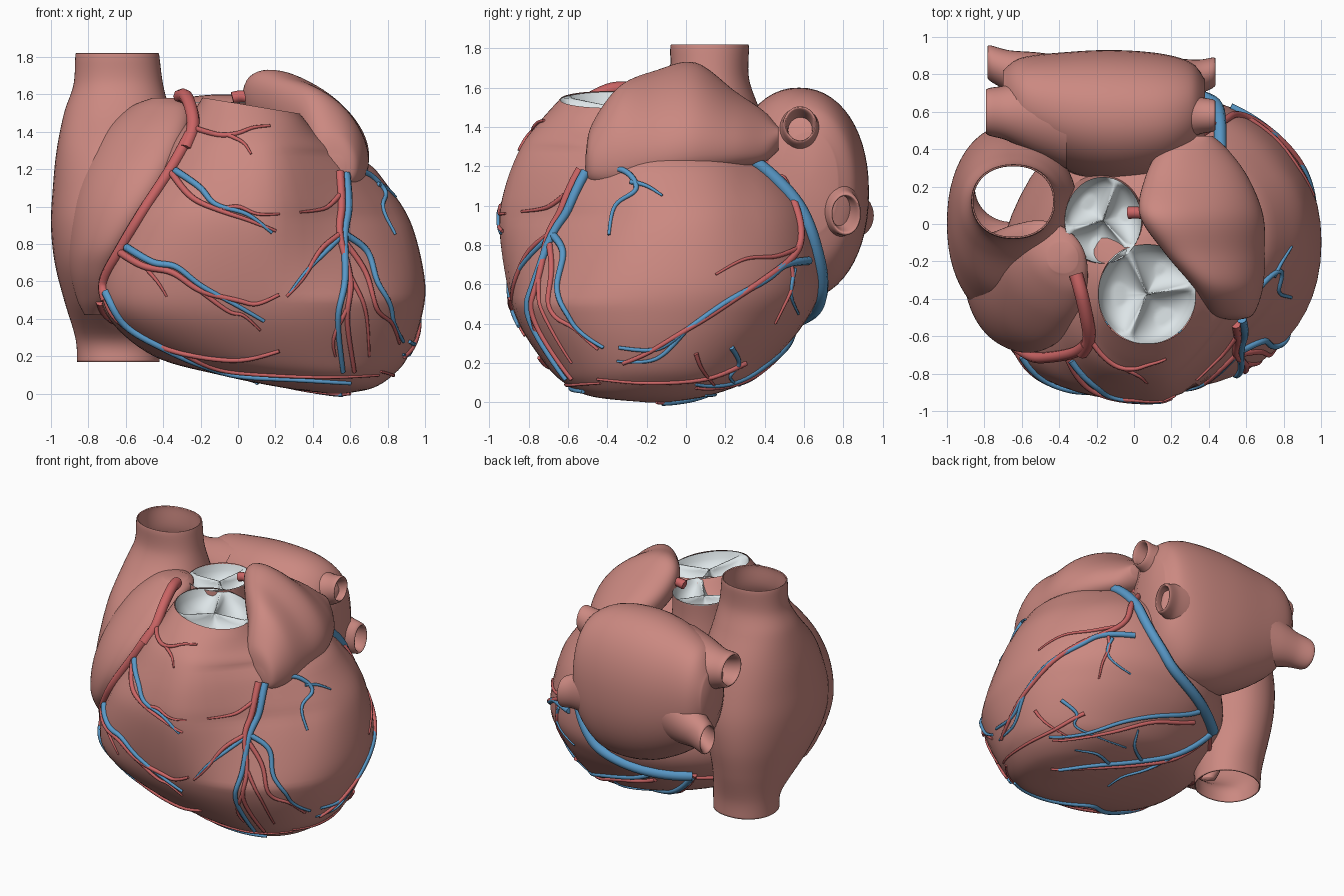
import bpy, bmesh, math
from mathutils import Vector
from mathutils.bvhtree import BVHTree

if "Cube" in bpy.data.objects:
    bpy.data.objects.remove(bpy.data.objects["Cube"])


def material(name, rgb):
    m = bpy.data.materials.new(name)
    m.diffuse_color = (*rgb, 1)
    m.use_nodes = True
    m.node_tree.nodes["Principled BSDF"].inputs["Base Color"].default_value = m.diffuse_color
    return m


MUSCLE = material("muscle", (0.60, 0.25, 0.22))
RED = material("artery_red", (0.60, 0.13, 0.13))
BLUE = material("vein_blue", (0.10, 0.32, 0.58))
PALE = material("valve_pale", (0.72, 0.78, 0.80))


def clamp(v):
    return min(max(v, 0), 1)


def spline(keys, steps):
    """Catmull-Rom through tuples of numbers"""
    out = []
    for i in range(len(keys) - 1):
        k = [keys[max(i - 1, 0)], keys[i], keys[i + 1], keys[min(i + 2, len(keys) - 1)]]
        for s in range(steps):
            t = s / steps
            out.append(tuple(0.5 * (2 * b + (c - a) * t + (2 * a - 5 * b + 4 * c - d) * t * t
                                    + (3 * b - a - 3 * c + d) * t ** 3) for a, b, c, d in zip(*k)))
    return out + [tuple(keys[-1])]


def add_mesh(name, verts, faces, mat):
    me = bpy.data.meshes.new(name)
    me.from_pydata(verts, [], faces)
    bm = bmesh.new()
    bm.from_mesh(me)
    bmesh.ops.recalc_face_normals(bm, faces=bm.faces)
    bm.to_mesh(me)
    bm.free()
    me.shade_smooth()
    me.materials.append(mat)
    ob = bpy.data.objects.new(name, me)
    bpy.context.collection.objects.link(ob)
    return ob


def loft(name, axis, secs, caps=(True, True), skew=lambda c: c, warp=None, n=2.15, seg=56):
    """Sections: position, a min, a max, b min, b max, skew"""
    rings = spline([s if len(s) == 6 else (*s, 0) for s in secs], 7)
    verts, faces = [], []

    def put(a, b, t):
        v = {"z": (a, b, t), "x": (t, a, b), "y": (a, t, b)}[axis]
        verts.append(warp(*v) if warp else v)

    for t, a0, a1, b0, b1, k in rings:
        for j in range(seg):
            w = 2 * math.pi * j / seg
            c, s = [math.copysign(abs(q) ** (2 / n), q) for q in (math.cos(w), math.sin(w))]
            put((a0 + a1) / 2 + (a1 - a0) / 2 * c, (b0 + b1) / 2 + (b1 - b0) / 2 * s + k * skew(c), t)
    for i in range(len(rings) - 1):
        for j in range(seg):
            p, q = i * seg + j, i * seg + (j + 1) % seg
            faces.append((p, q, q + seg, p + seg))
    for use, i in zip(caps, (0, len(rings) - 1)):
        if use:
            t, a0, a1, b0, b1, k = rings[i]
            put((a0 + a1) / 2, (b0 + b1) / 2, t)
            faces += [(i * seg + j, i * seg + (j + 1) % seg, len(verts) - 1) for j in range(seg)]
    return add_mesh(name, verts, faces, MUSCLE)


# Ventricles: flattened at the upper left front, narrowing to the tilted pulmonary outlet
def shape(x, y, z):
    front = clamp((0.3 - y) / 0.9) * clamp((z - 0.5) / 0.45) * clamp((1.5 - z) / 0.2)
    if x > 0.12:
        y += 0.25 * front * (1 - math.exp(-((x - 0.12) / 0.3) ** 2))
    return (x, y, z - clamp((z - 1.2) / 0.35) * 0.17 * (x - 0.07))


ventricles = loft("ventricles", "z", [
    (0.0, .49, .57, -.2, -.1), (0.03, .25, .72, -.48, .1), (0.1, -.1, .83, -.62, .3, -.04),
    (0.2, -.45, .91, -.72, .43, -.1), (0.4, -.69, .98, -.85, .6, -.22), (0.6, -.73, 1.0, -.91, .69, -.25),
    (0.9, -.62, .93, -.95, .66, -.22), (1.1, -.51, .81, -.92, .55, -.15), (1.3, -.38, .64, -.84, .33, -.08),
    (1.42, -.27, .44, -.75, .02), (1.54, -.19, .33, -.64, -.11)],
    caps=(True, False), skew=lambda c: c * c if c < 0 else 0, warp=shape)

# Aortic root
loft("aortic_root", "z", [(1.1, -.42, .1, -.26, .28), (1.4, -.38, .05, -.22, .25), (1.56, -.37, .04, -.21, .25)],
     caps=(False, False), n=2)

# Right atrium with both caval tubes, open at the ends
right_atrium = loft("right_atrium_and_venae_cavae", "z", [
    (0.17, -.86, -.42, 0, .42), (0.3, -.87, -.42, -.03, .43), (0.5, -.93, -.4, -.3, .48),
    (0.7, -.98, -.35, -.48, .52), (0.9, -1, -.3, -.52, .53), (1.1, -.99, -.3, -.46, .5),
    (1.3, -.97, -.3, -.36, .45), (1.5, -.93, -.36, -.18, .37), (1.65, -.88, -.40, -.09, .32),
    (1.8, -.87, -.42, -.08, .32), (1.82, -.865, -.425, -.075, .315)], caps=(False, False))
right_atrium.modifiers.new("wall", "SOLIDIFY").thickness = 0.008

# Right auricle, a flap leaning against the atrium
right_auricle = loft("right_auricle", "z", [
    (0.42, -.82, -.72, -.3, -.1), (0.5, -.86, -.68, -.41, -.08, -.04), (0.65, -.90, -.64, -.54, -.08, -.07),
    (0.8, -.91, -.56, -.63, -.08, -.1), (1.0, -.89, -.43, -.66, -.08, -.12), (1.2, -.83, -.33, -.61, -.06, -.12),
    (1.4, -.72, -.26, -.48, -.02, -.1), (1.53, -.58, -.25, -.35, 0, -.06), (1.58, -.46, -.3, -.26, -.1)])

# Left atrium
loft("left_atrium", "x", [
    (-.70, .56, .82, 1.0, 1.36), (-.6, .43, .89, .8, 1.5), (-.35, .28, .92, .62, 1.57),
    (-.1, .22, .93, .53, 1.6), (.15, .25, .91, .54, 1.58), (.31, .35, .86, .68, 1.5),
    (.38, .48, .77, .86, 1.37)])

# Left auricle, drooping to its outer side
loft("left_auricle", "y", [
    (-.51, .49, .57, 1.17, 1.26), (-.48, .41, .64, 1.13, 1.4, -.05), (-.34, .32, .69, 1.14, 1.57, -.12),
    (-.15, .16, .70, 1.2, 1.63, -.16), (.05, .03, .69, 1.22, 1.67, -.16), (.25, .06, .61, 1.22, 1.55, -.1),
    (.4, .14, .5, 1.24, 1.46, -.06), (.47, .25, .42, 1.28, 1.4)])


# Pulmonary veins, four flared stubs growing out of the left atrium
def stub(name, x0, x1, y0, y1, z0, z1, ry, rz):
    secs = []
    for f, g in ((0, 2.3), (.4, 1.75), (.75, 1.2), (1, 1), (.98, .8), (.6, .65)):
        y, z = y0 + (y1 - y0) * f, z0 + (z1 - z0) * f
        secs.append((x0 + (x1 - x0) * f, y - ry * g, y + ry * g, z - rz * g, z + rz * g))
    loft(name, "x", secs, caps=(False, True), n=2, seg=32)


stub("left_upper_pulmonary_vein", .1, .425, .58, .58, 1.3, 1.41, .085, .095)
stub("left_lower_pulmonary_vein", .1, .425, .7, .81, 1.03, .96, .08, .11)
stub("right_upper_pulmonary_vein", -.36, -.78, .58, .6, 1.28, 1.36, .125, .12)
stub("right_lower_pulmonary_vein", -.36, -.77, .68, .86, 1.05, .95, .095, .11)


# Three-leaflet valves: bowls between ridges
def valve(name, cx, cy, rx, ry, spokes, height):
    verts, faces, nr, ns = [], [], 18, 96
    for i in range(nr + 1):
        r = i / nr
        for j in range(ns):
            w = 2 * math.pi * j / ns
            gap = min(abs((w - math.radians(s) + math.pi) % (2 * math.pi) - math.pi) for s in spokes)
            bowl = clamp(3.2 * r * (1 - r * r) * math.sin(min(1.5 * gap, 2.2)) - 0.08)
            x, y = cx + rx * r * math.cos(w), cy + ry * r * math.sin(w)
            verts.append((x, y, height(x, y) - 0.03 * (1 - r) - 0.1 * math.sqrt(bowl)))
    for i in range(nr):
        for j in range(ns):
            p, q = i * ns + j, i * ns + (j + 1) % ns
            faces.append((p, q, q + ns, p + ns))
    add_mesh(name, verts, faces, PALE)


valve("pulmonary_valve", .07, -.375, .262, .267, (115, 10, 245), lambda x, y: shape(x, y, 1.54)[2] - .005)
valve("aortic_valve", -.165, .02, .206, .231, (70, 195, 315), lambda x, y: 1.556)


# Surface vessels: 2D paths cast onto the heart wall
def tree(*obs):
    vs, fs = [], []
    for o in obs:
        n = len(vs)
        vs += [v.co.copy() for v in o.data.vertices]
        fs += [[n + i for i in p.vertices] for p in o.data.polygons]
    return BVHTree.FromPolygons(vs, fs)


WALL = tree(ventricles)
FRONT = tree(ventricles, right_atrium, right_auricle)


def project(view, p, lift):
    if view == "X":
        return Vector(p)
    hit, near = None, p
    if view != "N":
        bvh = FRONT if view == "F" else WALL
        o, d, near = {"F": ((p[0], -3, p[1]), (0, 1, 0), (p[0], -.4, p[1])),
                      "R": ((3, p[0], p[1]), (-1, 0, 0), (.3, p[0], p[1])),
                      "B": ((p[0], p[1], -3), (0, 0, 1), (p[0], p[1], .2))}[view]
        hit, nor, _, _ = bvh.ray_cast(Vector(o), Vector(d))
        if hit and nor.dot(Vector(d)) > 0:
            nor = -nor
    if hit is None:
        hit, nor, _, _ = WALL.find_nearest(Vector(near))
    return hit + nor * lift


def network(name, mat):
    cu = bpy.data.curves.new(name, "CURVE")
    cu.dimensions, cu.bevel_depth, cu.bevel_resolution, cu.use_fill_caps = "3D", 1.0, 2, True
    cu.materials.append(mat)
    bpy.context.collection.objects.link(bpy.data.objects.new(name, cu))

    def vessel(view, r, *pts, end=0.45):
        r *= 0.9
        co = [project(view, p, r * 0.3) for p in spline(pts, 8)]
        for _ in range(3):
            co = [co[0]] + [(a + 2 * b + c) / 4 for a, b, c in zip(co, co[1:], co[2:])] + [co[-1]]
        sp = cu.splines.new("POLY")
        sp.points.add(len(co) - 1)
        for i, (q, c) in enumerate(zip(sp.points, co)):
            q.co = (*c, 1)
            q.radius = r * (1 + (end - 1) * i / (len(co) - 1))
        sp.use_smooth = True
    return vessel


art, vein = network("coronary_arteries", RED), network("coronary_veins", BLUE)

# Right coronary artery and its branches
art("X", .042, (-.31, -.27, 1.59), (-.28, -.38, 1.59), (-.25, -.52, 1.52), (-.24, -.62, 1.42), (-.28, -.69, 1.31), end=.9)
art("F", .036, (-.25, 1.38), (-.35, 1.2), (-.5, .97), (-.62, .77), (-.71, .6), (-.7, .5), end=.8)
art("N", .028, (-.7, -.4, .5), (-.66, -.1, .38), (-.52, .15, .34), (-.35, .38, .36))
art("F", .018, (-.24, 1.42), (-.1, 1.38), (0, 1.39), (.08, 1.42), (.17, 1.43))
art("F", .014, (-.05, 1.38), (.03, 1.34), (.07, 1.28))
art("F", .021, (-.36, 1.19), (-.25, 1.05), (-.1, .98), (.05, .93), (.2, .87))
art("F", .015, (-.1, .98), (.0, 1.0), (.1, .96), (.22, .96))
art("F", .024, (-.62, .75), (-.5, .68), (-.35, .65), (-.2, .55), (0, .5), (.1, .48), (.22, .53))
art("F", .015, (-.2, .55), (-.05, .44), (.03, .42), (.12, .34))
art("F", .014, (-.5, .68), (-.43, .6), (-.38, .52))
art("F", .024, (-.71, .55), (-.66, .42), (-.5, .3), (-.3, .22), (0, .18), (.22, .23))
art("F", .016, (-.3, .22), (-.1, .13), (.2, .1), (.5, .09), (.75, .1))
# Left front descending artery
art("F", .027, (.54, 1.18), (.55, 1.0), (.54, .85), (.6, .6), (.58, .4), (.62, .12))
art("F", .018, (.54, .85), (.44, .77), (.35, .62), (.26, .52))
art("F", .016, (.54, 1.06), (.48, 1.0), (.42, .98), (.33, .97))
art("F", .019, (.56, .82), (.68, .65), (.74, .45), (.82, .38), (.86, .27))
art("F", .016, (.6, .62), (.68, .45), (.7, .2))
art("F", .015, (.58, .45), (.51, .3), (.52, .2))
art("X", .037, (-.03, .06, 1.58), (.03, .06, 1.59), (.1, .04, 1.56), end=.9)
# Circumflex and underside arteries
art("R", .026, (.33, 1.27), (.46, 1.17), (.55, 1.0), (.58, .85), (.54, .74), (.4, .63), (.25, .53), (.1, .43),
    (-.05, .34), (-.2, .25), (-.32, .2))
art("R", .015, (.56, .78), (.45, .74), (.3, .73), (.15, .65))
art("R", .014, (.53, .72), (.54, .6), (.49, .48), (.45, .4))
art("R", .016, (.3, .2), (.1, .12), (-.2, .1), (-.45, .12))
art("R", .014, (.05, .25), (.08, .17), (.15, .08))
art("B", .02, (-.35, .4), (-.1, .25), (.15, .13), (.4, 0), (.6, -.15))
art("B", .018, (-.1, .5), (.2, .47), (.45, .34), (.62, .2), (.75, .05))

# Veins beside the front arteries
vein("F", .03, (.57, 1.17), (.585, 1.0), (.565, .85), (.57, .6), (.53, .4), (.56, .12))
vein("F", .022, (.57, .85), (.69, .76), (.74, .6), (.81, .48), (.83, .38), (.88, .28))
vein("F", .017, (.56, .85), (.46, .75), (.36, .65), (.27, .53))
vein("F", .022, (-.33, 1.19), (-.2, 1.1), (-.12, 1.01), (.05, .96), (.18, .86))
vein("F", .024, (-.59, .78), (-.45, .7), (-.33, .68), (-.2, .58), (0, .47), (.14, .39))
vein("F", .026, (-.7, .54), (-.6, .37), (-.4, .25), (-.2, .16), (0, .1), (.3, .08), (.6, .06))
vein("R", .02, (-.42, 1.2), (-.3, 1.17), (-.25, 1.08), (-.36, 1.0), (-.39, .85))
vein("R", .015, (-.28, 1.12), (-.2, 1.1), (-.12, 1.05))
# Great vein in the groove below the left atrium
vein("N", .036, (.48, .3, 1.3), (.47, .44, 1.18), (.45, .55, 1.0), (.42, .62, .82), (.33, .68, .65),
     (.2, .69, .52), (-.1, .6, .42), (-.35, .43, .38), end=1.2)
# Side and underside veins
vein("R", .023, (.62, .72), (.5, .7), (.4, .62), (.2, .51), (0, .37), (-.15, .27), (-.34, .28))
vein("R", .015, (0, .37), (-.15, .22), (-.35, .21))
vein("R", .015, (.23, .28), (.27, .2), (.22, .13), (.28, .08))
vein("R", .014, (.55, .68), (.53, .55), (.57, .45))
vein("B", .026, (-.33, .4), (-.1, .3), (.15, .18), (.4, .04), (.56, -.12))
vein("B", .02, (-.1, .55), (.2, .5), (.46, .38), (.65, .2), (.78, .05))
vein("B", .015, (.1, .2), (.25, .3), (.3, .4))
vein("B", .015, (-.1, .3), (0, .12), (.1, 0), (.1, -.15))
vein("B", .014, (.3, .1), (.45, .15), (.6, .1))
